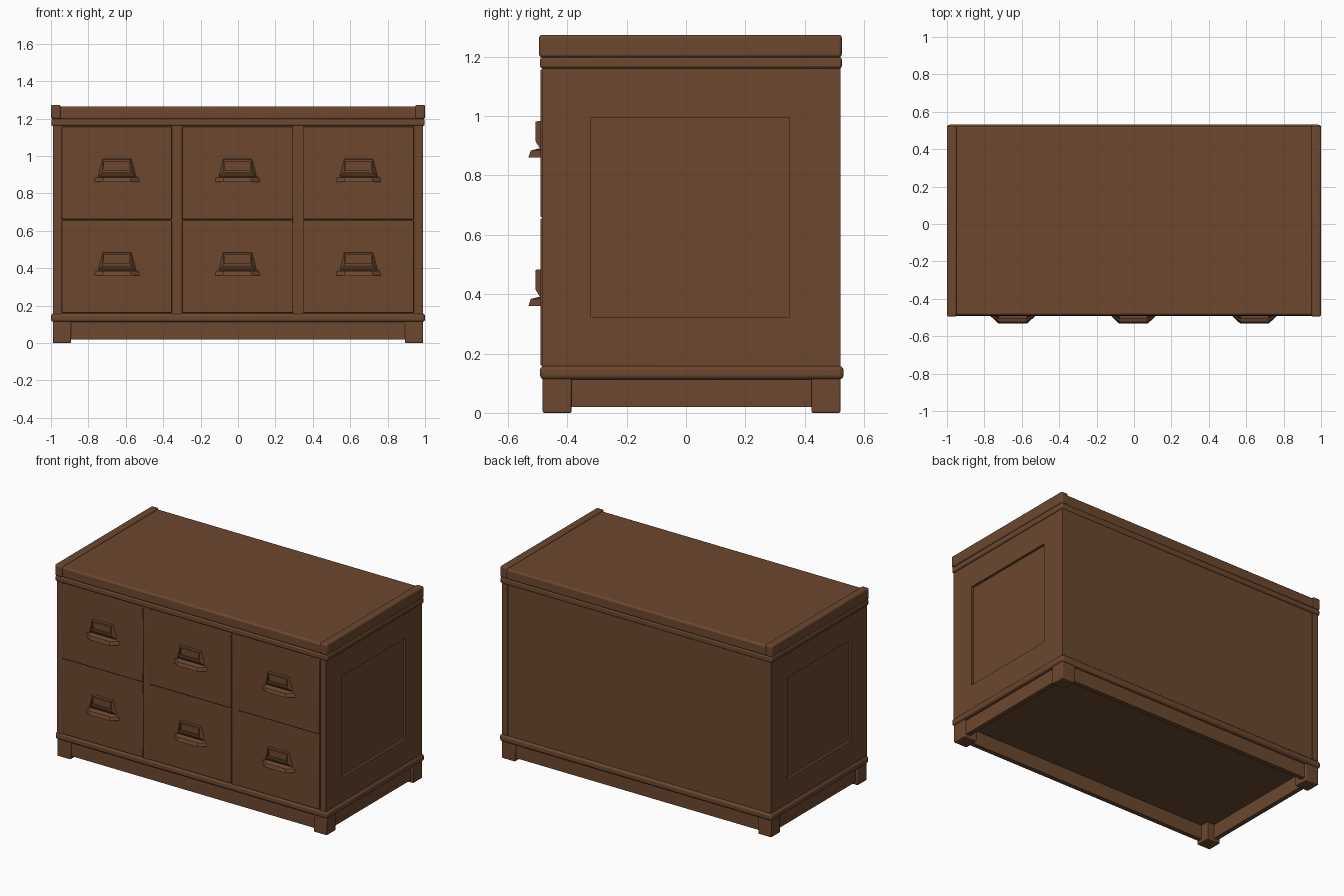
import bpy, bmesh

if "Cube" in bpy.data.objects:
    bpy.data.objects.remove(bpy.data.objects["Cube"])

wood = bpy.data.materials.new("brown wood")
wood.diffuse_color = (0.15, 0.064, 0.028, 1)
wood.use_nodes = True
wood.node_tree.nodes["Principled BSDF"].inputs["Base Color"].default_value = wood.diffuse_color


def finish(name, bm, bevel=0.0, segments=2):
    bmesh.ops.recalc_face_normals(bm, faces=bm.faces)
    me = bpy.data.meshes.new(name)
    bm.to_mesh(me)
    bm.free()
    me.materials.append(wood)
    ob = bpy.data.objects.new(name, me)
    bpy.context.collection.objects.link(ob)
    if bevel:
        mod = ob.modifiers.new("soft edges", 'BEVEL')
        mod.width, mod.segments = bevel, segments
        bpy.context.view_layer.objects.active = ob
        ob.select_set(True)
        bpy.ops.object.shade_smooth_by_angle(angle=0.6)
        ob.select_set(False)
    return ob


def box(name, x0, x1, y0, y1, z0, z1, bevel=0.0, segments=2):
    bm = bmesh.new()
    bmesh.ops.create_cube(bm, size=1)
    for v in bm.verts:
        v.co = ((x0 + x1) / 2 + v.co.x * (x1 - x0),
                (y0 + y1) / 2 + v.co.y * (y1 - y0),
                (z0 + z1) / 2 + v.co.z * (z1 - z0))
    return finish(name, bm, bevel, segments)


def rings(name, loops):
    """Skin a stack of four-point loops and cap both ends."""
    bm = bmesh.new()
    vs = [[bm.verts.new(p) for p in loop] for loop in loops]
    for a, b in zip(vs, vs[1:]):
        for i in range(4):
            j = (i + 1) % 4
            bm.faces.new((a[i], a[j], b[j], b[i]))
    bm.faces.new(vs[0])
    bm.faces.new(vs[-1])
    return finish(name, bm)


# Carcass: core, and side boards with recessed panels
box("carcass", -0.965, 0.965, -0.478, 0.517, 0.12, 1.18)


def side_rect(x, y0, y1, z0, z1):
    return [(x, y0, z0), (x, y1, z0), (x, y1, z1), (x, y0, z1)]


for s, side in ((-1, "left"), (1, "right")):
    rings(side + "_side_panel", [
        side_rect(s * 0.945, -0.486, 0.52, 0.14, 1.17),
        side_rect(s * 0.988, -0.486, 0.52, 0.14, 1.17),
        side_rect(s * 0.988, -0.32, 0.348, 0.322, 0.995),
        side_rect(s * 0.972, -0.32, 0.348, 0.322, 0.995)])

# Upright dividers between the drawer columns
for x0, x1 in ((-0.352, -0.302), (0.297, 0.347)):
    box("divider", x0, x1, -0.486, -0.45, 0.15, 1.17)

# Top: moulding, slab and raised end rails
box("top_moulding", -0.998, 0.998, -0.492, 0.525, 1.161, 1.199, 0.008)
box("top_slab", -0.96, 0.96, -0.488, 0.523, 1.195, 1.265, 0.012, 3)
for s in (-1, 1):
    xs = sorted((s * 0.948, s * 1.0))
    box("end_rail", *xs, -0.495, 0.525, 1.198, 1.274, 0.01, 3)

# Plinth: moulding, skirt boards and feet
box("base_moulding", -1.0, 1.0, -0.492, 0.531, 0.113, 0.158, 0.014, 3)
box("front_skirt", -0.95, 0.95, -0.472, -0.442, 0.02, 0.12)
box("back_skirt", -0.95, 0.95, 0.478, 0.508, 0.02, 0.12)
for s in (-1, 1):
    box("side_skirt", *sorted((s * 0.945, s * 0.975)), -0.45, 0.485, 0.02, 0.12)
    for y0, y1 in ((-0.483, -0.386), (0.423, 0.52)):
        box("foot", *sorted((s * 0.893, s * 0.99)), y0, y1, 0, 0.12, 0.005)


# Handle parts
def label_loop(cx, top, bottom, z0, z1, y):
    return [(cx - bottom, y, z0), (cx + bottom, y, z0),
            (cx + top, y, z1), (cx - top, y, z1)]


def cup_loop(cx, back, front, y, z):
    return [(cx - back, -0.486, z), (cx + back, -0.486, z),
            (cx + front, y, z), (cx - front, y, z)]


# Drawers with label holders and cup pulls
for cx, x0, x1 in ((-0.648, -0.943, -0.354), (-0.003, -0.3, 0.295), (0.644, 0.349, 0.94)):
    for dz, z0, z1 in ((0, 0.66, 1.157), (-0.5, 0.16, 0.655)):
        box("drawer_front", x0, x1, -0.491, -0.45, z0, z1, 0.004)
        rings("label_holder", [
            label_loop(cx, 0.078, 0.105, 0.885 + dz, 0.984 + dz, -0.488),
            label_loop(cx, 0.074, 0.076, 0.915 + dz, 0.982 + dz, -0.507),
            label_loop(cx, 0.068, 0.068, 0.924 + dz, 0.971 + dz, -0.507),
            label_loop(cx, 0.068, 0.068, 0.924 + dz, 0.971 + dz, -0.496)])
        rings("cup_pull", [
            cup_loop(cx, 0.11, 0.065, -0.496, 0.891 + dz),
            cup_loop(cx, 0.122, 0.07, -0.523, 0.884 + dz),
            cup_loop(cx, 0.126, 0.078, -0.531, 0.861 + dz),
            cup_loop(cx, 0.112, 0.07, -0.525, 0.861 + dz),
            cup_loop(cx, 0.105, 0.066, -0.518, 0.877 + dz)])
